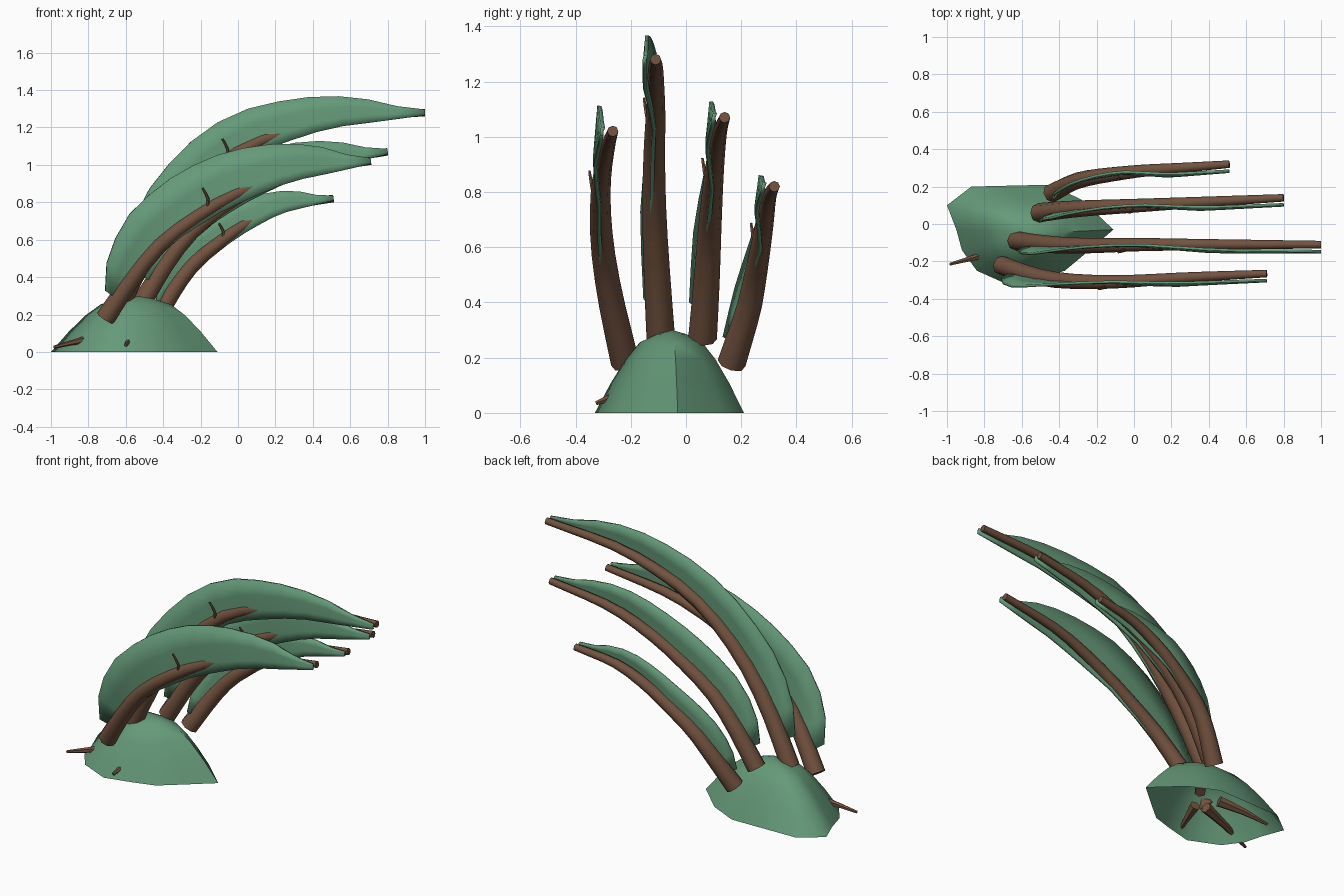
import bpy, bmesh, math
from mathutils import Vector

if "Cube" in bpy.data.objects:
    bpy.data.objects.remove(bpy.data.objects["Cube"])


def material(name, rgb):
    m = bpy.data.materials.new(name)
    m.diffuse_color = (*rgb, 1)
    m.use_nodes = True
    m.node_tree.nodes["Principled BSDF"].inputs["Base Color"].default_value = m.diffuse_color
    return m


GREEN = material("leaf_green", (0.13, 0.32, 0.19))
BROWN = material("bark_brown", (0.17, 0.085, 0.05))


def finish(bm, name, mat, angle=50):
    bmesh.ops.recalc_face_normals(bm, faces=bm.faces)
    me = bpy.data.meshes.new(name)
    bm.to_mesh(me)
    bm.free()
    ob = bpy.data.objects.new(name, me)
    bpy.context.collection.objects.link(ob)
    me.materials.append(mat)
    bpy.ops.object.select_all(action='DESELECT')
    ob.select_set(True)
    bpy.context.view_layer.objects.active = ob
    bpy.ops.object.shade_smooth_by_angle(angle=math.radians(angle))
    return ob


def resample(points, n):
    """Evenly spaced points along a Catmull-Rom curve."""
    p = [Vector(q) for q in points]
    p = [2 * p[0] - p[1]] + p + [2 * p[-1] - p[-2]]
    fine = []
    for i in range(1, len(p) - 2):
        a, b, c, d = p[i - 1:i + 3]
        for k in range(20):
            t = k / 20
            fine.append(0.5 * (2 * b + (c - a) * t + (2 * a - 5 * b + 4 * c - d) * t * t
                               + (3 * b - a - 3 * c + d) * t ** 3))
    fine.append(p[-2])
    lens = [0]
    for a, b in zip(fine, fine[1:]):
        lens.append(lens[-1] + (b - a).length)
    out, j = [], 0
    for k in range(n + 1):
        s = lens[-1] * k / n
        while j < len(lens) - 2 and lens[j + 1] < s:
            j += 1
        out.append(fine[j].lerp(fine[j + 1], (s - lens[j]) / (lens[j + 1] - lens[j])))
    return out


def ramp(keys, t):
    for (a, u), (b, v) in zip(keys, keys[1:]):
        if t <= b:
            return u + (v - u) * (t - a) / (b - a)
    return keys[-1][1]


def tangent(path, i):
    return (path[min(i + 1, len(path) - 1)] - path[max(i - 1, 0)]).normalized()


def tube(name, path, r0, r1, sides=8):
    bm = bmesh.new()
    rings = []
    for i, p in enumerate(path):
        t = tangent(path, i)
        ref = Vector((0, 1, 0)) if abs(t.y) < 0.8 else Vector((0, 0, 1))
        u = t.cross(ref).normalized()
        w = t.cross(u)
        r = r0 + (r1 - r0) * i / (len(path) - 1)
        rings.append([bm.verts.new(p + r * (u * math.cos(a) + w * math.sin(a)))
                      for a in (2 * math.pi * k / sides for k in range(sides))])
    for a, b in zip(rings, rings[1:]):
        for k in range(sides):
            bm.faces.new((a[k], a[(k + 1) % sides], b[(k + 1) % sides], b[k]))
    bm.faces.new(rings[0])
    bm.faces.new(rings[-1])
    return finish(bm, name, BROWN)


# Blade shape along the stem: height, lower lip, sideways wave of each edge
WIDTH = [(0, 0), (.05, .2), (.11, .55), (.2, .78), (.3, .95), (.45, 1), (.6, .9),
         (.75, .66), (.85, .45), (.95, .14), (1, .06)]
LIP = [(0, 0), (.1, .015), (.3, .04), (.6, .055), (.85, .04), (1, .015)]
ROOT_Y = [(0, -.01), (.5, -.005), (.72, -.04), (1, -.04)]
OUTER_Y = [(0, -.05), (.2, -.05), (.4, -.01), (.55, 0), (.75, -.03), (1, -.035)]


def blade(name, path, width, scale):
    bm = bmesh.new()
    rows = []
    n = len(path) - 1
    for i in range(1, n + 1):
        t = i / n
        tg = tangent(path, i)
        up = Vector((-tg.z, 0, tg.x)).normalized()
        w = max(width * ramp(WIDTH, t), 0.015)
        y0, y1 = ramp(ROOT_Y, t), ramp(OUTER_Y, t)
        p = path[i]
        row = [p - up * ramp(LIP, t) * scale + Vector((0, y0, 0))]
        for f in (0, 0.5, 1):
            row.append(p + up * w * f + Vector((0, y0 + (y1 - y0) * f, 0)))
        rows.append([bm.verts.new(v) for v in row])
    for a, b in zip(rows, rows[1:]):
        for k in range(3):
            bm.faces.new((a[k], a[k + 1], b[k + 1], b[k]))
    ob = finish(bm, name, GREEN)
    s = ob.modifiers.new("thickness", 'SOLIDIFY')
    s.thickness = 0.014
    s.offset = 0


# Mound: open shell lofted from the ground outline to the apex
outline = [(-1, .1), (-.87, .2), (-.66, .205), (-.45, .21), (-.28, .13), (-.11, -.03),
           (-.25, -.15), (-.37, -.25), (-.5, -.29), (-.66, -.33), (-.84, -.25), (-.92, -.14), (-.95, -.03)]
apex = Vector((-.54, -.05, 0))
bm = bmesh.new()
rings = [[bm.verts.new(apex.lerp(Vector((x, y, 0)), s) + Vector((0, 0, z))) for x, y in outline]
         for s, z in [(1, 0), (.79, .11), (.6, .195), (.42, .255), (.2, .285)]]
top = bm.verts.new((apex.x, apex.y, .3))
m = len(outline)
for a, b in zip(rings, rings[1:]):
    for k in range(m):
        bm.faces.new((a[k], a[(k + 1) % m], b[(k + 1) % m], b[k]))
for k in range(m):
    bm.faces.new((rings[-1][k], rings[-1][(k + 1) % m], top))
finish(bm, "mound", GREEN, 60)

# Four fronds: stem path, blade height, size
fronds = {
    "front": ([(-.71, -.22, .18), (-.56, -.27, .4), (-.41, -.3, .58), (-.21, -.31, .73),
               (0, -.305, .85), (.3, -.285, .96), (.71, -.265, 1.02)], .25, 1),
    "tall": ([(-.63, -.09, .25), (-.5, -.105, .5), (-.35, -.115, .73), (-.17, -.115, .93),
              (.02, -.11, 1.08), (.25, -.11, 1.175), (.55, -.11, 1.25), (1, -.11, 1.28)], .2, 1),
    "middle": ([(-.51, .06, .27), (-.38, .075, .48), (-.24, .085, .65), (-.05, .095, .79),
                (.14, .105, .9), (.42, .12, 1.01), (.8, .14, 1.07)], .19, .9),
    "back": ([(-.44, .165, .18), (-.32, .225, .37), (-.22, .25, .49), (-.08, .27, .6),
              (.05, .285, .69), (.25, .3, .78), (.51, .32, .82)], .14, .75),
}
for name, (pts, width, size) in fronds.items():
    path = resample(pts, 14)
    tube(name + "_stem", path, .052, .02)
    blade(name + "_blade", path, width, size)
    # small twig rising from the middle of the stem
    p = path[6].lerp(path[7], .5) + Vector((0, -.015, 0))
    twig = [p + Vector(d) * size for d in ((0, 0, 0), (.01, -.015, .06), (-.02, -.025, .12))]
    tube(name + "_twig", resample(twig, 4), .01, .005, 6)

# Roots spreading under the mound, two of them poking out
roots = [[(-.62, -.12, .1), (-.8, -.165, .07), (-.985, -.215, .025)],
         [(-.56, -.14, .1), (-.58, -.23, .07), (-.6, -.325, .035)],
         [(-.63, -.02, .1), (-.78, .02, .07), (-.92, .05, .03)],
         [(-.52, -.05, .13), (-.54, -.07, .2), (-.56, -.09, .27)]]
for i, pts in enumerate(roots):
    tube("root_%d" % (i + 1), resample(pts, 4), .032, .008 if i < 3 else .03, 6)
